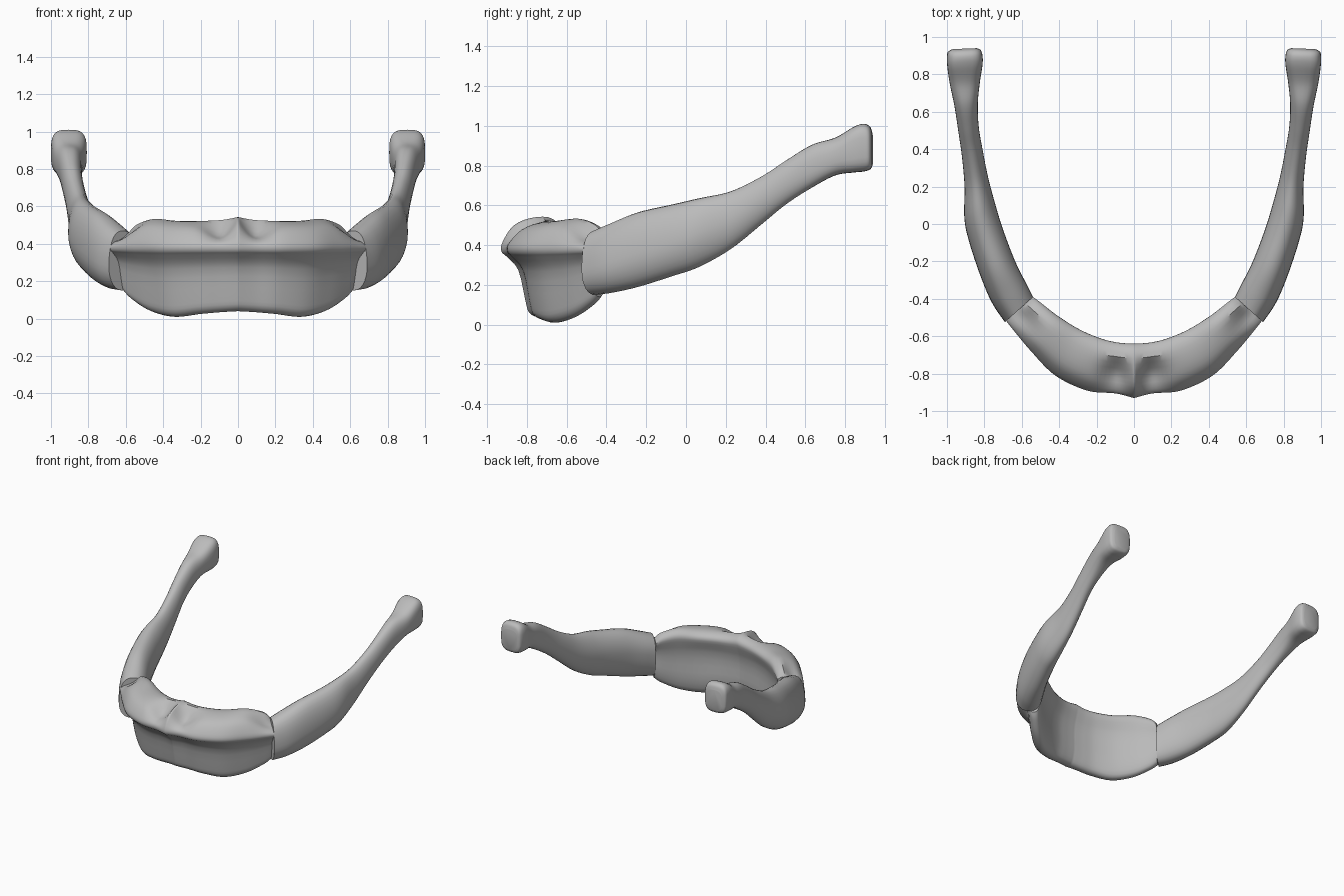
import bpy
from math import cos, sin, pi
from mathutils import Vector

cube = bpy.data.objects.get("Cube")
if cube:
    bpy.data.objects.remove(cube)

bone = bpy.data.materials.new("bone_grey")
bone.use_nodes = True
GREY = (0.5, 0.5, 0.5, 1)
bone.diffuse_color = GREY
bone.node_tree.nodes["Principled BSDF"].inputs["Base Color"].default_value = GREY


def spline(points, steps, closed=False):
    """Smooth curve through all the points."""
    n = len(points)
    pick = (lambda i: points[i % n]) if closed else (lambda i: points[max(0, min(n - 1, i))])
    out = []
    for i in range(n if closed else n - 1):
        a, b, c, d = (pick(i + k) for k in (-1, 0, 1, 2))
        for s in range(steps):
            t = s / steps
            out.append(b + (c - a) * t / 2 + (a * 2 - b * 5 + c * 4 - d) * t * t / 2
                       + (b * 3 - a - c * 3 + d) * t ** 3 / 2)
    return out if closed else out + [points[-1].copy()]


def loft(name, rings, cap_start, steps=6):
    """Skin over the rings, mirrored to the other side."""
    rails = [spline(list(rail), steps) for rail in zip(*rings)]
    n, rows = len(rails), len(rails[0])
    verts = [rail[r] for r in range(rows) for rail in rails]
    faces = [(r * n + i, r * n + (i + 1) % n, (r + 1) * n + (i + 1) % n, (r + 1) * n + i)
             for r in range(rows - 1) for i in range(n)]
    faces.append([(rows - 1) * n + i for i in range(n)])
    if cap_start:
        faces.append(list(range(n))[::-1])
    mesh = bpy.data.meshes.new(name)
    mesh.from_pydata(verts, [], faces)
    mesh.materials.append(bone)
    obj = bpy.data.objects.new(name, mesh)
    bpy.context.collection.objects.link(obj)
    bpy.ops.object.select_all(action='DESELECT')
    obj.select_set(True)
    bpy.context.view_layer.objects.active = obj
    bpy.ops.object.mode_set(mode='EDIT')
    bpy.ops.mesh.select_all(action='SELECT')
    bpy.ops.mesh.normals_make_consistent(inside=False)
    bpy.ops.object.mode_set(mode='OBJECT')
    bpy.ops.object.shade_smooth_by_angle(angle=0.6)
    mirror = obj.modifiers.new("both_sides", 'MIRROR')
    mirror.merge_threshold = 0.002
    return obj


# Curved body: section from front ridge (0, 0) over the top, down the hollow back
section = spline([Vector(p) for p in (
    (0, 0), (.04, .3), (.22, .75), (.5, .97), (.82, 1), (1, .75), (.95, .3), (.86, -.2),
    (.86, -.65), (.78, -.94), (.62, -1), (.48, -.93), (.42, -.75), (.3, -.3), (.1, -.1))],
    3, closed=True)

# front ridge x, y / back rim x, y / top, bottom / depth of the pit above the ridge
body = [
    (0, -.93, 0, -.64, .54, .04, 0),
    (.10, -.905, .08, -.635, .525, .035, .07),
    (.25, -.89, .17, -.615, .52, .025, .01),
    (.42, -.81, .29, -.565, .52, .01, 0),
    (.55, -.68, .41, -.49, .53, .04, .01),
    (.65, -.56, .50, -.42, .50, .10, .05),
    (.685, -.515, .54, -.39, .46, .14, .03),
]
RIDGE = .375
rings = []
for ox, oy, ix, iy, top, low, pit in body:
    front, back = Vector((ox, oy, 0)), Vector((ix, iy, 0))
    ring = []
    for u, t in section:
        p = front.lerp(back, u)
        p.z = RIDGE + t * (top - RIDGE if t > 0 else RIDGE - low)
        if t > 0 and u < .7:
            p.z -= pit * sin(pi * max(u, 0) / .7)
        ring.append(p)
    rings.append(ring)
loft("curved_body", rings, False)

# Long side horns: outer x, y / inner x, y / bottom, top / squareness
horn = [
    (.69, -.525, .54, -.39, .15, .47, .8),
    (.76, -.42, .57, -.33, .16, .51, .85),
    (.82, -.28, .635, -.20, .19, .565, .9),
    (.88, -.10, .70, -.03, .245, .605, .95),
    (.907, .03, .74, .10, .29, .635, 1),
    (.906, .20, .78, .25, .38, .67, 1),
    (.92, .36, .81, .40, .505, .745, 1),
    (.94, .50, .83, .52, .61, .83, .95),
    (.96, .63, .835, .64, .69, .905, .85),
    (.985, .75, .825, .75, .75, .94, .75),
    (.998, .84, .81, .85, .765, .995, .6),
    (1.0, .89, .81, .90, .77, 1.01, .6),
    (.995, .92, .82, .93, .78, .995, .6),
    (.97, .935, .84, .94, .80, .96, .6),
]
SIDES = 28
rings = []
for ox, oy, ix, iy, low, top, square in horn:
    outer, inner = Vector((ox, oy, 0)), Vector((ix, iy, 0))
    mid, half = (outer + inner) / 2, (outer - inner) / 2
    ring = []
    for k in range(SIDES):
        c, s = cos(2 * pi * k / SIDES), sin(2 * pi * k / SIDES)
        c, s = (abs(v) ** square * (1 if v > 0 else -1) for v in (c, s))
        p = mid + half * c
        # The blade leans: outer side fuller low down, inner side fuller high up
        lean = .2 * max(0, min(1, (.5 - mid.y)))
        p.z = (low + top) / 2 + (top - low) / 2 * (s * (1 - lean) - lean * c * (1 - abs(s)))
        p.z += (top - low) / 2 * lean * s * abs(s)
        ring.append(p)
    rings.append(ring)
loft("side_horns", rings, True)
